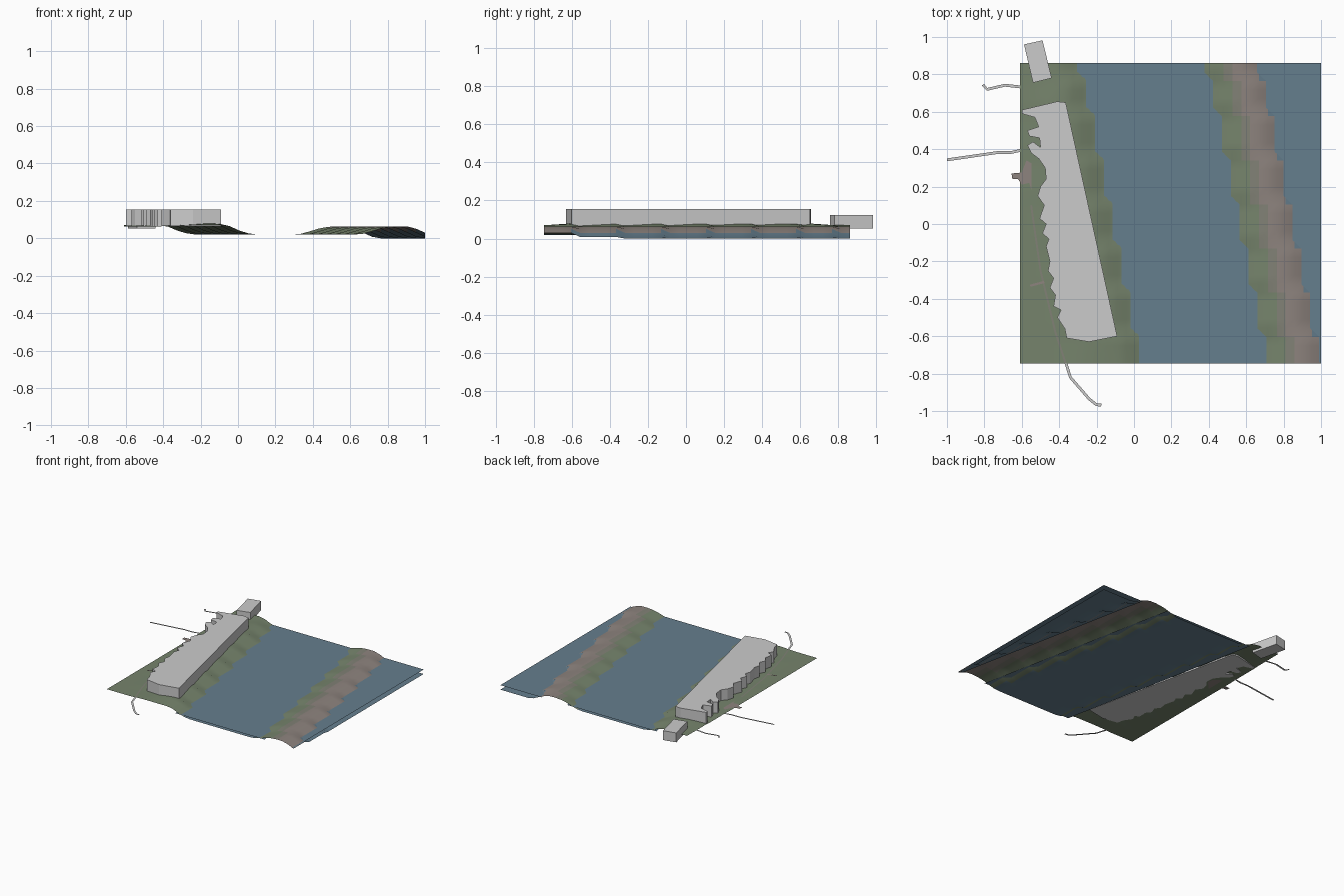
import bpy, bmesh, math
from mathutils import Vector

if "Cube" in bpy.data.objects:
    bpy.data.objects.remove(bpy.data.objects["Cube"])

SLANT = 0.205            # shore lines follow x + SLANT * y = constant
X0, X1, Y0, Y1 = -0.61, 1.0, -0.745, 0.86
N = 34
WATER_Z = 0.035


def material(name, rgb):
    m = bpy.data.materials.new(name)
    m.diffuse_color = (*rgb, 1)
    m.use_nodes = True
    m.node_tree.nodes["Principled BSDF"].inputs["Base Color"].default_value = m.diffuse_color
    return m


GRASS = material("grass", (0.18, 0.23, 0.15))
MIXED = material("dry_grass", (0.22, 0.22, 0.18))
STONE = material("stone", (0.27, 0.23, 0.21))
BLUE = material("water_blue", (0.13, 0.21, 0.27))


def make_object(name, bm, mats=()):
    mesh = bpy.data.meshes.new(name)
    bm.to_mesh(mesh)
    bm.free()
    ob = bpy.data.objects.new(name, mesh)
    bpy.context.collection.objects.link(ob)
    for m in mats:
        mesh.materials.append(m)
    return ob


def prism(name, outline, z0, z1, mats=()):
    bm = bmesh.new()
    face = bm.faces.new([bm.verts.new((x, y, z0)) for x, y in outline])
    if z1 > z0:
        out = bmesh.ops.extrude_face_region(bm, geom=[face])
        top = [v for v in out["geom"] if isinstance(v, bmesh.types.BMVert)]
        bmesh.ops.translate(bm, verts=top, vec=(0, 0, z1 - z0))
    bmesh.ops.recalc_face_normals(bm, faces=bm.faces)
    return make_object(name, bm, mats)


def ribbon(name, pts, z, width=0.015, mats=()):
    pts = [Vector(p) for p in pts]
    left, right = [], []
    for i, p in enumerate(pts):
        d = (pts[min(i + 1, len(pts) - 1)] - pts[max(i - 1, 0)]).normalized()
        side = Vector((-d.y, d.x)) * width / 2
        left.append(p + side)
        right.append(p - side)
    bm = bmesh.new()
    a = [bm.verts.new((*p, z)) for p in right]
    b = [bm.verts.new((*p, z)) for p in left]
    for i in range(len(a) - 1):
        bm.faces.new((a[i], a[i + 1], b[i + 1], b[i]))
    return make_object(name, bm, mats)


# cross-section of the land: bank, river bed, ridge, outer bed
PROFILE = [(-1, .064), (-.55, .064), (-.45, .07), (-.21, .07), (-.17, .058), (-.12, .034),
           (-.06, .021), (-.02, .02), (.51, .02), (.56, .033), (.63, .055), (.69, .064),
           (.75, .065), (.79, .06), (.85, .034), (.90, .01), (.94, 0), (2, 0)]


def height(u):
    for (a, za), (b, zb) in zip(PROFILE, PROFILE[1:]):
        if a <= u <= b:
            return za + (zb - za) * (u - a) / (b - a)


# terrain grid, with whole-column steps giving the saw-toothed shores
dx, dy = (X1 - X0) / N, (Y1 - Y0) / N
bm = bmesh.new()
rows, us = [], []
for j in range(N + 1):
    y = Y0 + j * dy
    shift = round(SLANT * y / dx) * dx
    row_u = [X0 + i * dx + shift for i in range(N + 1)]
    us.append(row_u)
    end = min(1, max(0, (y + 0.745) / 0.14)) * min(1, max(0, (0.78 - y) / 0.13))
    row = []
    for i, u in enumerate(row_u):
        hump = 0.011 * end * max(0, 1 - abs(u + 0.3) / 0.14)
        row.append(bm.verts.new((X0 + i * dx, y, height(u) + hump)))
    rows.append(row)
for j in range(N):
    for i in range(N):
        f = bm.faces.new((rows[j][i], rows[j][i + 1], rows[j + 1][i + 1], rows[j + 1][i]))
        f.smooth = True
        u = (us[j][i] + us[j + 1][i + 1]) / 2
        if -0.08 < u < 0.52 or u > 0.84:
            f.material_index = 3
        elif u > 0.71:
            f.material_index = 2
        elif u > 0.66:
            f.material_index = 1
make_object("terrain", bm, (GRASS, MIXED, STONE, BLUE))


# water sheets, tucked slightly into the banks
def at(u, y):
    return (min(X1, u - SLANT * y), y)


prism("river_water", [at(-.17, Y0), at(.60, Y0), at(.60, Y1), at(-.17, Y1)], WATER_Z, WATER_Z, (BLUE,))
prism("outer_water", [(X1, (0.82 - X1) / SLANT if (0.82 - X1) / SLANT > Y0 else Y0),
                      (X1, Y1), at(.82, Y1), at(.82, Y0 + 0.02)], WATER_Z, WATER_Z, (BLUE,))

# long main building with its broken landward edge
prism("main_building", [
    (-.60, .61), (-.41, .655), (-.365, .65), (-.09, -.60), (-.24, -.63), (-.36, -.61),
    (-.37, -.56), (-.41, -.50), (-.39, -.46), (-.43, -.44), (-.42, -.38), (-.45, -.34),
    (-.43, -.29), (-.46, -.25), (-.45, -.20), (-.47, -.12), (-.455, -.08), (-.49, -.05),
    (-.47, 0), (-.505, .03), (-.48, .10), (-.515, .15), (-.50, .20), (-.47, .24),
    (-.475, .30), (-.51, .35), (-.55, .38), (-.57, .42), (-.54, .44), (-.50, .41),
    (-.505, .46), (-.56, .47), (-.57, .50), (-.51, .52), (-.53, .57), (-.60, .59)], .066, .155)

# small annex beyond the edge of the land
prism("annex_building", [(-.588, .96), (-.489, .982), (-.44, .78), (-.54, .755)], .052, .125)

# footpaths
ribbon("north_path", [(-.808, .745), (-.785, .72), (-.69, .742), (-.60, .732)], .066)
ribbon("west_path", [(-1, .343), (-.73, .382), (-.66, .382), (-.60, .395)], .066)
ribbon("south_path", [(-.365, -.74), (-.34, -.82), (-.24, -.935), (-.20, -.967), (-.175, -.968)], .066)
ribbon("bank_path", [(-.55, .10), (-.50, -.25), (-.42, -.58), (-.365, -.745)], .0675, .01, (MIXED,))

# worn entrance court and side track
prism("entrance_court", [(-.655, .27), (-.60, .275), (-.575, .34), (-.54, .32), (-.49, .29), (-.48, .24),
                         (-.52, .20), (-.545, .17), (-.56, .22), (-.60, .21), (-.62, .24), (-.65, .24)],
      .067, .067, (STONE,))
ribbon("side_track", [(-.555, -.33), (-.48, -.31)], .069, .012, (STONE,))
